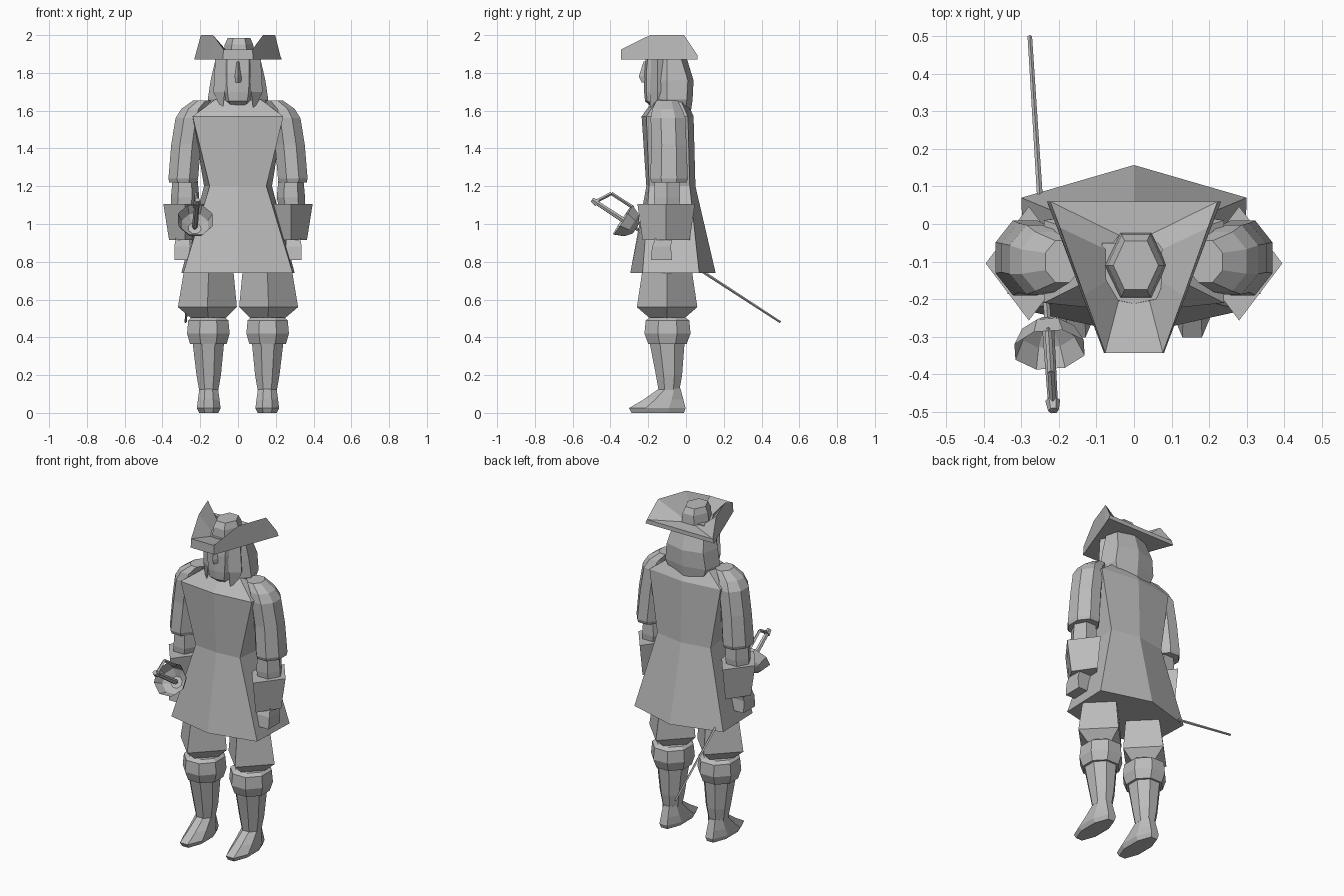
import bpy, bmesh, math
from mathutils import Vector

cube = bpy.data.objects.get("Cube")
if cube:
    bpy.data.objects.remove(cube)

grey = bpy.data.materials.new("plain_grey")
grey.use_nodes = True
tone = (0.5, 0.5, 0.5, 1)
grey.diffuse_color = tone
grey.node_tree.nodes["Principled BSDF"].inputs["Base Color"].default_value = tone


def skin(name, rings, cap_start=True, cap_end=True):
    """Join a list of equal closed rings into one flat-shaded object."""
    bm = bmesh.new()
    loops = [[bm.verts.new(p) for p in ring] for ring in rings]
    count = len(loops[0])
    for low, high in zip(loops, loops[1:]):
        for i in range(count):
            j = (i + 1) % count
            bm.faces.new((low[i], low[j], high[j], high[i]))
    if cap_start:
        bm.faces.new(loops[0][::-1])
    if cap_end:
        bm.faces.new(loops[-1])
    bmesh.ops.recalc_face_normals(bm, faces=bm.faces)
    mesh = bpy.data.meshes.new(name)
    bm.to_mesh(mesh)
    bm.free()
    mesh.materials.append(grey)
    obj = bpy.data.objects.new(name, mesh)
    bpy.context.collection.objects.link(obj)
    return obj


def oval(x, y, z, rx, ry, sides, turn=0.0):
    angles = [math.tau * (i + turn) / sides for i in range(sides)]
    return [(x + rx * math.cos(a), y + ry * math.sin(a), z) for a in angles]


def limb(name, side, sides, turn, levels):
    """Loft ovals given as (x, y, z, rx, ry), on one side of the body."""
    skin(name, [oval(side * x, y, z, rx, ry, sides, turn)
                for x, y, z, rx, ry in levels])


def mirrored(half, z):
    """Close a front-to-back half outline across the middle."""
    other = [(-x, y) for x, y in reversed(half) if x > 0]
    return [(x, y, z) for x, y in half + other]


def bar(name, start, end, r0, r1, sides=4):
    start, end = Vector(start), Vector(end)
    turn = (end - start).to_track_quat("Z", "Y")
    skin(name, [[p + turn @ Vector(v) for v in oval(0, 0, 0, r, r, sides)]
                for p, r in ((start, r0), (end, r1))])


# Coat: flared skirt, tapered chest and sloping shoulders
hem = mirrored([(0, -0.295), (0.29, -0.23), (0.3, 0.07), (0, 0.157)], 0.74)
waist = mirrored([(0, -0.21), (0.15, -0.195), (0.18, 0.02), (0, 0.05)], 1.2)
chest = mirrored([(0, -0.235), (0.24, -0.21), (0.24, 0.01), (0, 0.04)], 1.57)
collar = mirrored([(0, -0.17), (0.12, -0.15), (0.12, -0.03), (0, 0.0)], 1.66)
skin("coat_skirt", [hem, waist])
skin("coat_body", [waist, chest, collar])

# Head, with the face standing forward of the hair
head_levels = [(1.62, 0.05, -0.17), (1.65, 0.07, -0.205), (1.7, 0.08, -0.21),
               (1.8, 0.085, -0.21), (1.9, 0.085, -0.2)]
skin("head", [mirrored([(0, y - 0.012), (w * 0.7, y), (w, y + 0.06), (w, -0.05)], z)
              for z, w, y in head_levels])
skin("nose", [[(-w, -0.2, z), (w, -0.2, z), (0, y, z)]
              for z, w, y in ((1.75, 0.03, -0.235), (1.78, 0.028, -0.25),
                              (1.86, 0.015, -0.225))])
hair_levels = [(1.59, 0.13, -0.13, 0.025), (1.66, 0.16, -0.17, 0.035),
               (1.76, 0.145, -0.18, 0.04), (1.89, 0.115, -0.18, 0.0)]
skin("hair", [mirrored([(0, f + 0.03), (w * 0.55, f), (w, -0.1),
                        (w * 0.85, b - 0.03), (0, b)], z)
              for z, w, f, b in hair_levels])
for side, label in ((1, "left"), (-1, "right")):
    # Pointed lock hanging beside the face
    skin(label + "_hair_lock", [[(side * (x - w), -0.19, z), (side * (x + w), -0.15, z),
                                 (side * x, -0.1, z)]
                                for z, x, w in ((1.6, 0.085, 0.004),
                                                (1.7, 0.1, 0.03), (1.88, 0.09, 0.03))])

# Turned-up hat: level underside, raised rim and a six-sided crown
half_brim = [(0.08, -0.343), (0.138, -0.19), (0.205, -0.01), (0.232, 0.06)]
rim_heights = [1.925, 2.0, 2.0, 1.895]
under = mirrored(half_brim, 1.87)
rim = [(x * 0.96, y, z) for (x, y, _), z in
       zip(under, rim_heights + rim_heights[::-1])]
inner = mirrored([(0.04, -0.2), (0.07, -0.15), (0.07, -0.07), (0.04, -0.03)], 1.895)
skin("hat_brim", [under, rim, inner])
skin("hat_crown", [oval(0.005, -0.11, z, rx, ry, 6)
                   for z, rx, ry in ((1.88, 0.085, 0.1), (1.95, 0.075, 0.095),
                                     (1.985, 0.06, 0.075))])

for side, label in ((1, "left"), (-1, "right")):
    # Sleeve, forearm, flared cuff and hand
    limb(label + "_sleeve", side, 8, 0.5, [
        (0.29, -0.09, 1.22, 0.08, 0.1), (0.29, -0.09, 1.24, 0.085, 0.108),
        (0.275, -0.09, 1.42, 0.085, 0.1), (0.255, -0.095, 1.56, 0.082, 0.1),
        (0.235, -0.1, 1.61, 0.07, 0.085), (0.19, -0.1, 1.655, 0.05, 0.06)])
    limb(label + "_forearm", side, 6, 0, [
        (0.29, -0.1, 1.05, 0.065, 0.07), (0.28, -0.1, 1.14, 0.075, 0.08),
        (0.28, -0.1, 1.25, 0.065, 0.075)])
    limb(label + "_cuff", side, 4, 0, [
        (0.28, -0.105, 0.915, 0.085, 0.125), (0.28, -0.105, 1.105, 0.115, 0.152)])
    limb(label + "_hand", side, 4, 0.5, [
        (0.3, -0.13, 0.81, 0.052, 0.08), (0.295, -0.13, 0.88, 0.06, 0.07),
        (0.29, -0.11, 0.95, 0.05, 0.06)])

    # Breeches and boots
    limb(label + "_breeches", side, 4, 0, [
        (0.157, -0.1, 0.5, 0.09, 0.09), (0.162, -0.1, 0.56, 0.156, 0.16),
        (0.155, -0.1, 0.76, 0.13, 0.13)])
    limb(label + "_boot_top", side, 8, 0.5, [
        (0.157, -0.098, 0.365, 0.105, 0.11), (0.157, -0.098, 0.42, 0.122, 0.132),
        (0.157, -0.098, 0.49, 0.115, 0.125), (0.157, -0.098, 0.505, 0.095, 0.1)])
    limb(label + "_boot_shaft", side, 8, 0.5, [
        (0.155, -0.09, 0.12, 0.055, 0.06), (0.155, -0.09, 0.2, 0.07, 0.075),
        (0.157, -0.1, 0.37, 0.09, 0.1)])
    limb(label + "_boot_foot", side, 8, 0.5, [
        (0.155, -0.15, 0.0, 0.055, 0.15), (0.155, -0.152, 0.025, 0.068, 0.162),
        (0.155, -0.12, 0.07, 0.062, 0.115), (0.155, -0.085, 0.13, 0.053, 0.06)])


# Sword: everything is placed along one slanted line
def along(y, lift=0.0):
    return Vector((-0.246 - 0.063 * y, y, 0.805 - 0.65 * y + lift))


bar("sword_blade", along(-0.3), along(0.5), 0.009, 0.006)
bar("sword_grip", along(-0.49), along(-0.28), 0.013, 0.016, 6)
bar("sword_pommel", along(-0.497), along(-0.47), 0.014, 0.02, 6)
axis = (along(1) - along(0)).to_track_quat("Z", "Y")
cup = []
for y, radius in ((-0.335, 0.1), (-0.29, 0.075), (-0.265, 0.035)):
    cup.append([along(y) + axis @ Vector(v) for v in oval(0, 0, 0, radius, radius, 8, 0.5)])
skin("sword_cup", cup, cap_start=False)
bend = along(-0.395, 0.1)
bar("knuckle_guard_end", along(-0.48), bend, 0.009, 0.009)
bar("knuckle_guard_front", bend, along(-0.28, 0.1), 0.009, 0.009)
